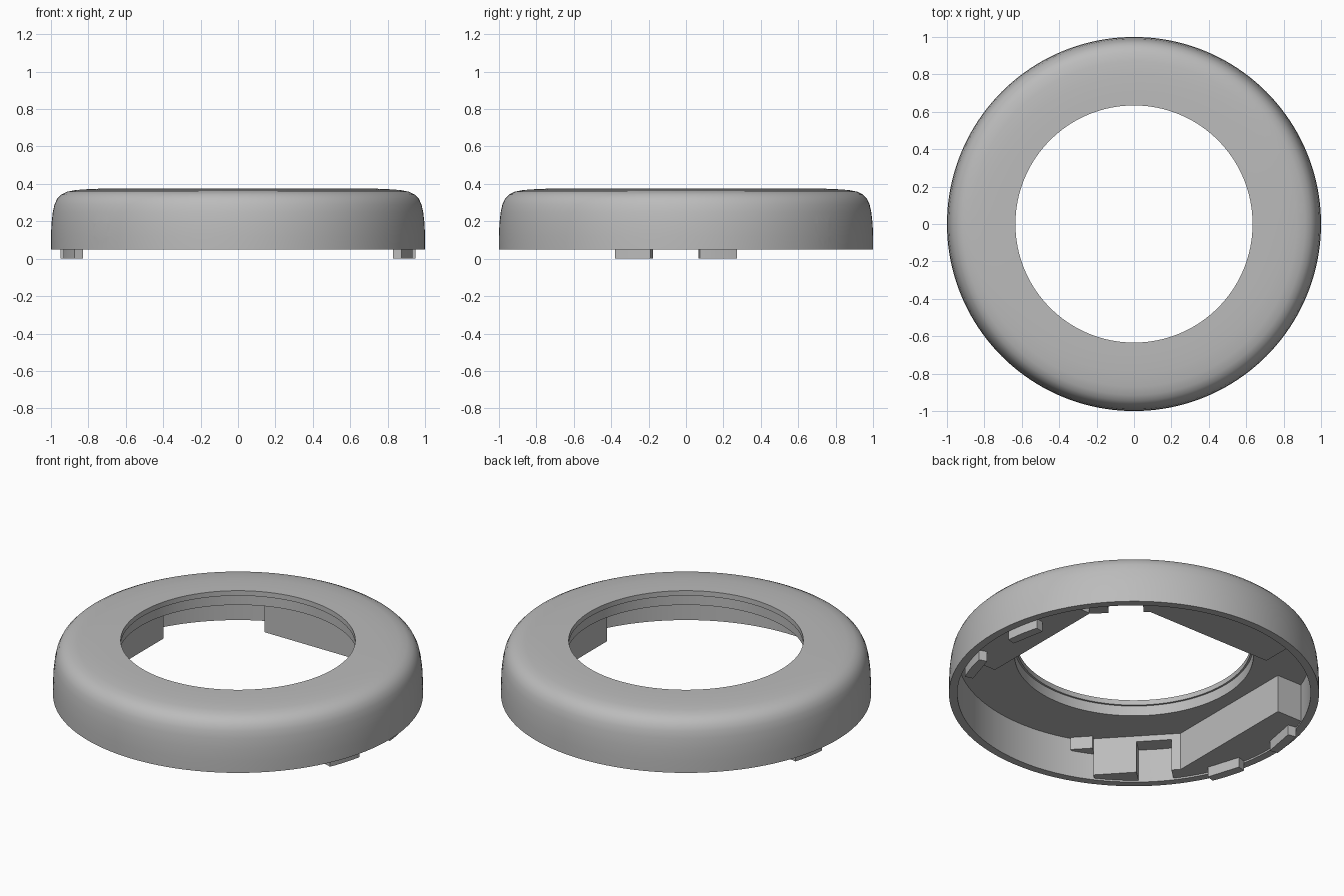
import bpy, bmesh, math
from mathutils import Vector, Matrix

if "Cube" in bpy.data.objects:
    bpy.data.objects.remove(bpy.data.objects["Cube"])

grey = bpy.data.materials.new("plain_grey")
grey.use_nodes = True
colour = (0.5, 0.5, 0.5, 1)
grey.diffuse_color = colour
grey.node_tree.nodes["Principled BSDF"].inputs["Base Color"].default_value = colour


def make(name, bm):
    bmesh.ops.recalc_face_normals(bm, faces=bm.faces)
    mesh = bpy.data.meshes.new(name)
    bm.to_mesh(mesh)
    bm.free()
    mesh.materials.append(grey)
    obj = bpy.data.objects.new(name, mesh)
    bpy.context.collection.objects.link(obj)
    return obj


def select(obj):
    bpy.ops.object.select_all(action='DESELECT')
    obj.select_set(True)
    bpy.context.view_layer.objects.active = obj


def smooth(obj):
    select(obj)
    bpy.ops.object.shade_smooth_by_angle(angle=math.radians(30))


def lathe(name, profile, steps=160):
    bm = bmesh.new()
    verts = [bm.verts.new((r, 0, z)) for r, z in profile]
    edges = [bm.edges.new((a, b)) for a, b in zip(verts, verts[1:] + verts[:1])]
    bmesh.ops.spin(bm, geom=verts + edges, cent=(0, 0, 0), axis=(0, 0, 1),
                   angle=math.tau, steps=steps, use_duplicate=False)
    bmesh.ops.remove_doubles(bm, verts=bm.verts, dist=1e-4)
    return make(name, bm)


def wall_block(name, angle, dist, t0, t1, z0, z1, radius=0.97):
    """Block between a flat inner face and the round wall."""
    a = math.radians(angle)
    a0, a1 = math.asin(t0 / radius), math.asin(t1 / radius)
    n = 16
    pts = [(dist, t0)]
    for i in range(n + 1):
        s = a0 + (a1 - a0) * i / n
        pts.append((radius * math.cos(s), radius * math.sin(s)))
    pts.append((dist, t1))
    bm = bmesh.new()
    face = bm.faces.new([bm.verts.new((x, y, z0)) for x, y in pts])
    top = bmesh.ops.extrude_face_region(bm, geom=[face])
    bmesh.ops.translate(bm, vec=(0, 0, z1 - z0),
                        verts=[v for v in top["geom"] if isinstance(v, bmesh.types.BMVert)])
    bmesh.ops.rotate(bm, verts=bm.verts, cent=(0, 0, 0), matrix=Matrix.Rotation(a, 3, 'Z'))
    return make(name, bm)


def drill(obj, centre, direction, radius, depth):
    bm = bmesh.new()
    bmesh.ops.create_cone(bm, cap_ends=True, segments=32, radius1=radius,
                          radius2=radius, depth=depth)
    turn = Vector(direction).to_track_quat('Z', 'Y').to_matrix().to_4x4()
    bm.transform(Matrix.Translation(centre) @ turn)
    cutter = make("hole_cutter", bm)
    cutter.hide_render = True
    mod = obj.modifiers.new("hole", 'BOOLEAN')
    mod.operation = 'DIFFERENCE'
    mod.solver = 'EXACT'
    mod.object = cutter
    select(obj)
    bpy.ops.object.modifier_apply(modifier=mod.name)
    bpy.data.objects.remove(cutter)


# Round cover with rolled shoulder and stepped opening
shell = lathe("cover_shell", [
    (0.955, 0.05), (1.0, 0.05), (1.0, 0.12), (0.997, 0.19), (0.99, 0.25),
    (0.981, 0.29), (0.967, 0.32), (0.945, 0.343), (0.915, 0.358),
    (0.87, 0.367), (0.8, 0.372), (0.72, 0.375), (0.634, 0.375),
    (0.634, 0.345), (0.645, 0.345), (0.645, 0.285), (0.955, 0.285)])

# Side screw holes through the wall
side_angles = {"front": 222.8, "back": 47.2}
for angle in side_angles.values():
    a = math.radians(angle)
    d = Vector((math.cos(a), math.sin(a), 0))
    drill(shell, d * 0.98 + Vector((0, 0, 0.15)), d, 0.058, 0.2)
smooth(shell)

# Flat-faced mounting blocks inside the wall
left_block = wall_block("left_block", 0, 0.73, -0.3, 0.5, 0.06, 0.3)
right_block = wall_block("right_block", 180, 0.73, -0.34, 0.49, 0.06, 0.3)
back_block = wall_block("back_block", 90, 0.72, -0.49, 0.33, 0.06, 0.3)

# Blind screw holes in the side blocks
for block, side in ((left_block, 1), (right_block, -1)):
    drill(block, (side * 0.8, 0.19, 0.1), (0, 0, 1), 0.034, 0.2)
    drill(block, (side * 0.85, -0.06, 0.1), (0, 0, 1), 0.022, 0.2)
for block in (left_block, right_block, back_block):
    smooth(block)

# Screw brackets with an open pocket behind each side hole
for side, angle in side_angles.items():
    outer = 0.33 if side == "front" else 0.2
    for name, t0, t1, z0 in (("cheek_a", -0.2, -0.095, 0.06),
                             ("cheek_b", 0.095, outer, 0.06),
                             ("bridge", -0.095, 0.095, 0.25)):
        smooth(wall_block(f"{side}_bracket_{name}", angle, 0.86, t0, t1, z0, 0.3))
smooth(wall_block("front_bracket_ledge", 222.8, 0.83, 0.33, 0.45, 0.21, 0.3))

# Locating tabs below the rim, mirrored left to right
for side, base, flip in (("left", 0, 1), ("right", 180, -1)):
    for name, y in (("back", 0.17), ("front", -0.28)):
        offset = math.degrees(math.asin(y / 0.93))
        smooth(wall_block(f"{side}_{name}_tab", base + flip * offset,
                          0.9, -0.1, 0.1, 0.0, 0.3, radius=0.953))
